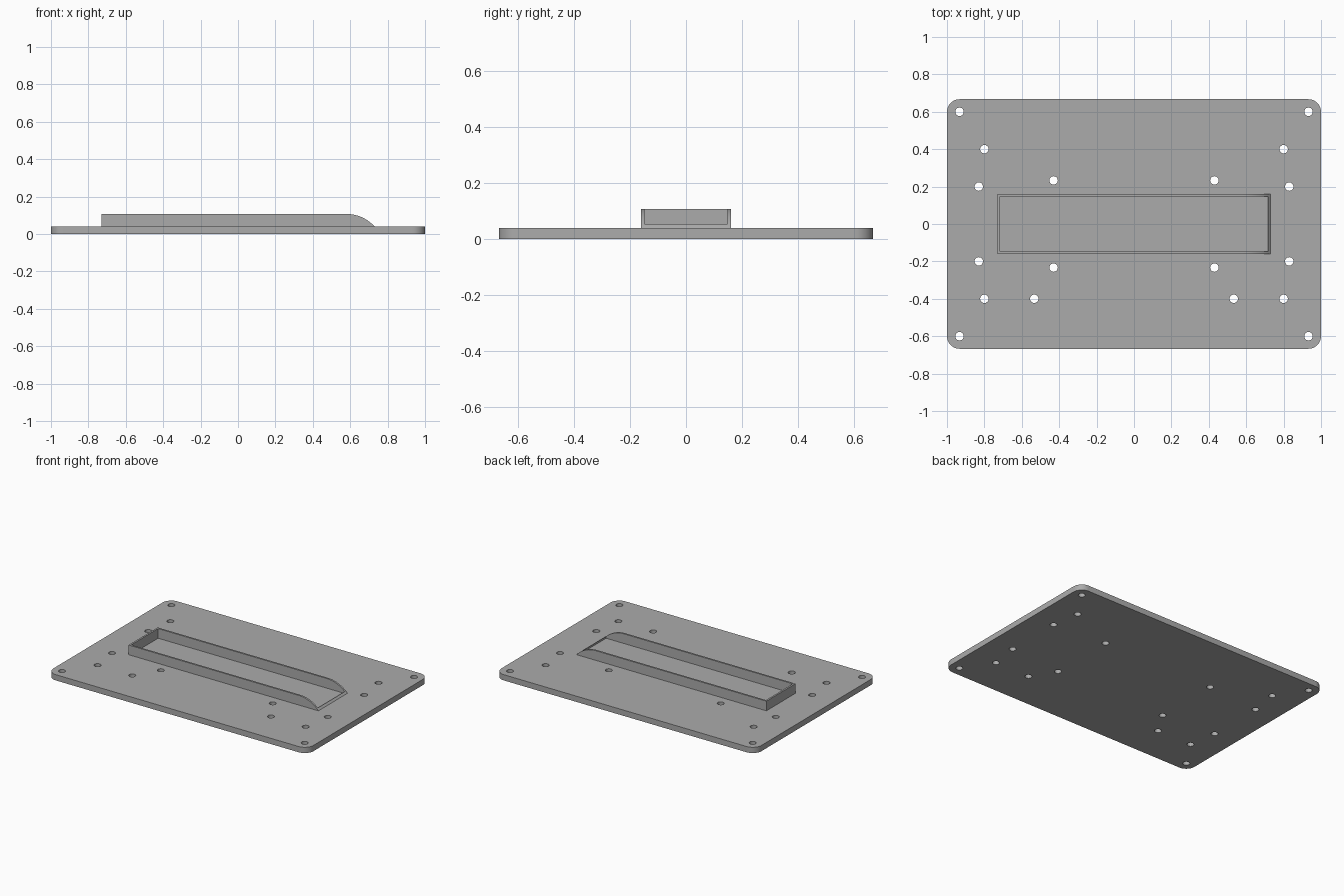
import bpy, bmesh, math

if "Cube" in bpy.data.objects:
    bpy.data.objects.remove(bpy.data.objects["Cube"])

PLATE_TOP, FRAME_TOP = 0.04, 0.107

grey = bpy.data.materials.new("plain grey")
grey.diffuse_color = (0.41, 0.41, 0.41, 1)
grey.use_nodes = True
grey.node_tree.nodes["Principled BSDF"].inputs["Base Color"].default_value = grey.diffuse_color


def prism(bm, points, offset):
    """Extrude a closed outline of 3D points along an offset."""
    face = bm.faces.new([bm.verts.new(p) for p in points])
    ext = bmesh.ops.extrude_face_region(bm, geom=[face])
    verts = [g for g in ext["geom"] if isinstance(g, bmesh.types.BMVert)]
    bmesh.ops.translate(bm, verts=verts, vec=offset)


def finish(name, bm):
    bmesh.ops.recalc_face_normals(bm, faces=bm.faces)
    mesh = bpy.data.meshes.new(name)
    bm.to_mesh(mesh)
    bm.free()
    mesh.materials.append(grey)
    obj = bpy.data.objects.new(name, mesh)
    bpy.context.collection.objects.link(obj)
    return obj


def cut(obj, cutter):
    """Subtract the cutter, apply the result and smooth the round sides."""
    mod = obj.modifiers.new("cut", 'BOOLEAN')
    mod.operation, mod.solver, mod.object = 'DIFFERENCE', 'EXACT', cutter
    bpy.ops.object.select_all(action='DESELECT')
    bpy.context.view_layer.objects.active = obj
    obj.select_set(True)
    bpy.ops.object.modifier_apply(modifier=mod.name)
    bpy.data.objects.remove(cutter)
    bpy.ops.object.shade_smooth_by_angle(angle=math.radians(30))


def arc(cx, cy, r, a0, a1, n):
    angles = [math.radians(a0 + (a1 - a0) * i / n) for i in range(n + 1)]
    return [(cx + r * math.cos(a), cy + r * math.sin(a)) for a in angles]


# Base plate with rounded corners
r, hx, hy = 0.067, 1.0, 0.667
outline = []
for sx, sy, a in ((1, 1, 0), (-1, 1, 90), (-1, -1, 180), (1, -1, 270)):
    outline += arc(sx * (hx - r), sy * (hy - r), r, a, a + 90, 10)
bm = bmesh.new()
prism(bm, [(x, y, 0) for x, y in outline], (0, 0, PLATE_TOP))
plate = finish("base_plate", bm)

# Screw holes, mirrored left to right; the last pair is at the front only
holes = [(x, s * y) for x, y in ((0.933, 0.6), (0.8, 0.4), (0.83, 0.2), (0.43, 0.233))
         for s in (1, -1)] + [(0.533, -0.4)]
bm = bmesh.new()
for x, y in holes:
    for s in (1, -1):
        circle = arc(s * x, y, 0.0225, 0, 360, 24)[:-1]
        prism(bm, [(u, v, -0.05) for u, v in circle], (0, 0, 0.15))
cut(plate, finish("hole_cutter", bm))

# Raised frame: side profile with a curved right end, slightly sunk in the plate
fx, fy, wall, sink, radius = 0.73, 0.16, 0.0125, 0.01, 0.2
drop = FRAME_TOP - PLATE_TOP
sweep = math.degrees(math.acos(1 - drop / radius))
start = fx - radius * math.sin(math.radians(sweep))
profile = [(-fx, PLATE_TOP - sink), (-fx, FRAME_TOP)]
profile += arc(start, FRAME_TOP - radius, radius, 90, 90 - sweep, 12)
profile.append((fx, PLATE_TOP - sink))
bm = bmesh.new()
prism(bm, [(x, -fy, z) for x, z in profile], (0, 2 * fy, 0))
frame = finish("raised_frame", bm)

# Open middle of the frame
ix, iy = fx - wall, fy - wall
bm = bmesh.new()
prism(bm, [(-ix, -iy, 0), (ix, -iy, 0), (ix, iy, 0), (-ix, iy, 0)], (0, 0, 0.2))
cut(frame, finish("opening_cutter", bm))
